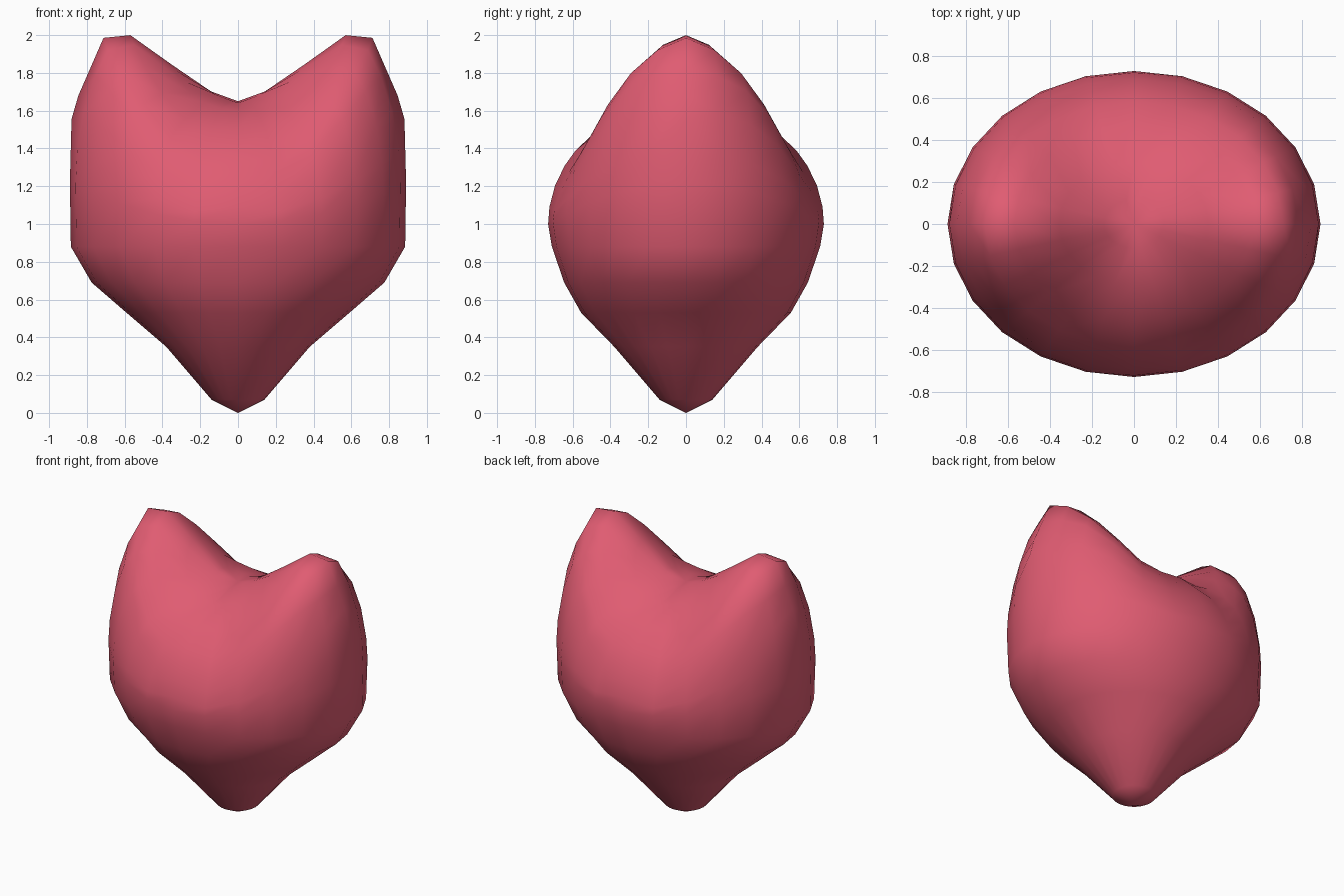
import bpy
import bmesh
import math

cube = bpy.data.objects.get("Cube")
if cube:
    bpy.data.objects.remove(cube, do_unlink=True)

SEGMENTS = 24
WIDTH, DEPTH = 0.89, 0.73

# Lower body sections: height, half width, half depth
LOWER = [(0.07, 0.14, 0.14), (0.35, 0.38, 0.38), (0.53, 0.59, 0.555),
         (0.69, 0.775, 0.645), (0.88, 0.885, 0.71)]
# Ridge line over the two lobes: distance from the middle, height
RIDGE = [(0.0, 1.65), (0.14, 1.70), (0.36, 1.85), (0.57, 2.0),
         (0.71, 1.99), (0.88, 1.60), (0.89, 1.2)]
# Roundness of the fall from the ridge: distance from the middle, power
ROUNDNESS = [(0.0, 2.0), (0.25, 1.5), (0.6, 1.75), (0.89, 1.75)]
# Upper rings, as fractions of the waist
UPPER = (0.99, 0.95, 0.88, 0.8, 0.64, 0.4, 0.16)


def sample(table, x):
    """Value at x on a line through the points of a table."""
    for (x0, v0), (x1, v1) in zip(table, table[1:]):
        if x <= x1:
            return v0 + (v1 - v0) * (x - x0) / (x1 - x0)
    return table[-1][1]


def waist_height(x):
    return 1.0 + 0.22 * (x / WIDTH) ** 2


def top_height(x, y):
    """Height of the upper surface: a rounded fall from the ridge to the waist."""
    x = abs(x)
    reach = DEPTH * math.sqrt(1 - (x / WIDTH) ** 2)
    power = sample(ROUNDNESS, x)
    fall = min(abs(y) / reach, 1) ** power
    base = waist_height(x)
    return base + (sample(RIDGE, x) - base) * (1 - fall) ** (1 / power)


def ellipse(rx, ry):
    angles = [math.tau * i / SEGMENTS for i in range(SEGMENTS)]
    return [(rx * math.cos(a), ry * math.sin(a)) for a in angles]


# Heart body: stacked rings from the bottom tip to the notch between the lobes
bm = bmesh.new()
rings = [[bm.verts.new((x, y, z)) for x, y in ellipse(rx, ry)]
         for z, rx, ry in LOWER]
rings.append([bm.verts.new((x, y, waist_height(x)))
              for x, y in ellipse(WIDTH, DEPTH)])
for s in UPPER:
    rings.append([bm.verts.new((x, y, top_height(x, y)))
                  for x, y in ellipse(WIDTH * s, DEPTH * s)])
tip = bm.verts.new((0, 0, 0))
notch = bm.verts.new((0, 0, top_height(0, 0)))
for i in range(SEGMENTS):
    j = (i + 1) % SEGMENTS
    for low, high in zip(rings, rings[1:]):
        bm.faces.new((low[i], low[j], high[j], high[i]))
    bm.faces.new((tip, rings[0][j], rings[0][i]))
    bm.faces.new((notch, rings[-1][i], rings[-1][j]))
bmesh.ops.recalc_face_normals(bm, faces=bm.faces)

mesh = bpy.data.meshes.new("heart")
bm.to_mesh(mesh)
bm.free()
mesh.shade_smooth()
heart = bpy.data.objects.new("heart", mesh)
bpy.context.collection.objects.link(heart)

# Rose red colour
rose = (0.745, 0.107, 0.168, 1.0)
material = bpy.data.materials.new("rose_red")
material.use_nodes = True
material.diffuse_color = rose
shader = material.node_tree.nodes["Principled BSDF"]
shader.inputs["Base Color"].default_value = rose
mesh.materials.append(material)
